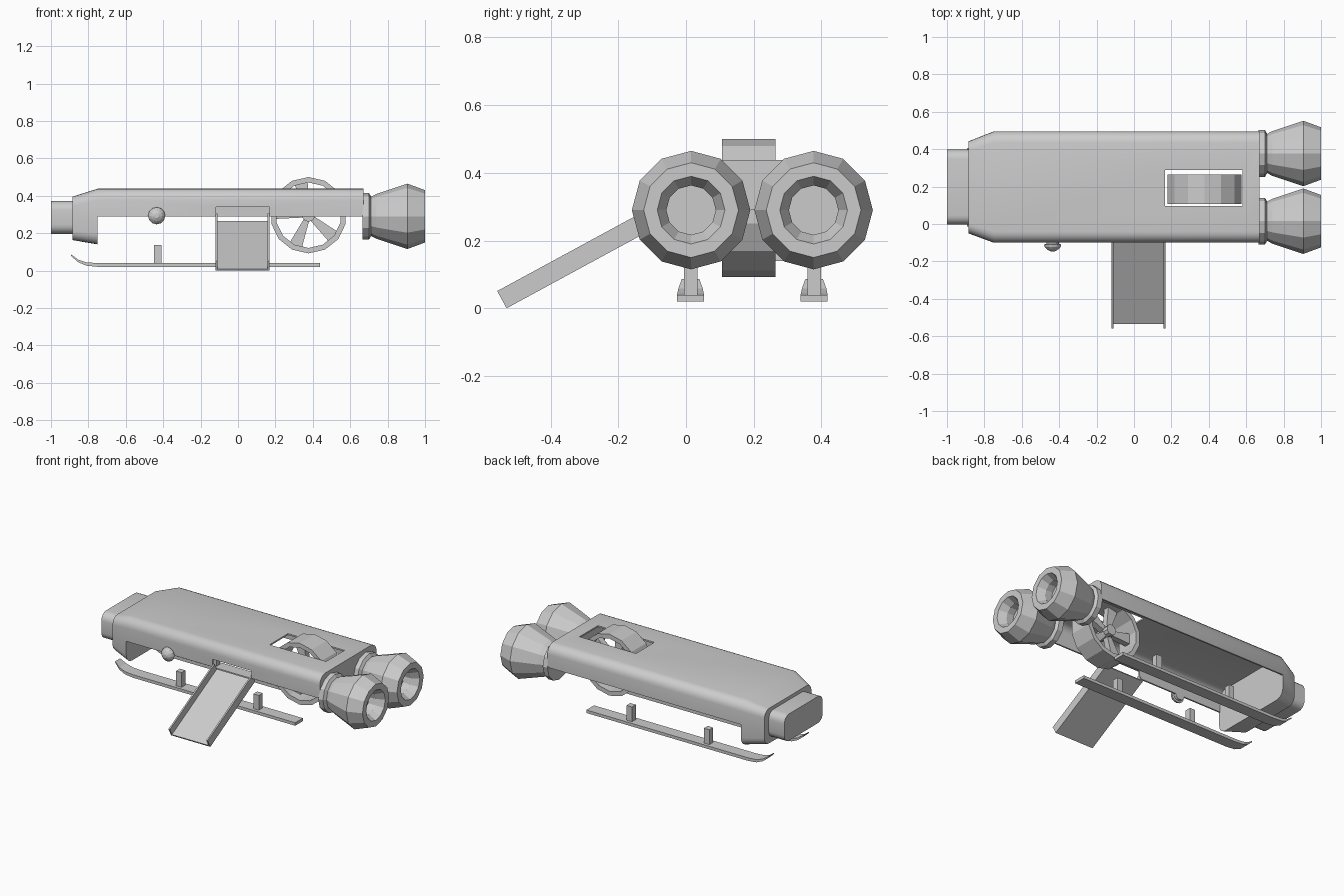
import bpy, bmesh, math
from mathutils import Vector, Matrix

if "Cube" in bpy.data.objects:
    bpy.data.objects.remove(bpy.data.objects["Cube"])

grey = bpy.data.materials.new("plain_grey")
grey.diffuse_color = (0.6, 0.6, 0.6, 1)
grey.use_nodes = True
grey.node_tree.nodes["Principled BSDF"].inputs["Base Color"].default_value = grey.diffuse_color
MID = 0.196          # y of the hull's centre line


def loft(name, rings, closed=False, smooth=None):
    """Skin a list of equal-length rings; cap the ends unless closed."""
    bm = bmesh.new()
    vr = [[bm.verts.new(p) for p in r] for r in rings]
    n = len(vr[0])
    for i in range(len(vr) if closed else len(vr) - 1):
        a, b = vr[i], vr[(i + 1) % len(vr)]
        for j in range(n):
            k = (j + 1) % n
            bm.faces.new((a[j], a[k], b[k], b[j]))
    if not closed:
        bm.faces.new(vr[0][::-1])
        bm.faces.new(vr[-1])
    bmesh.ops.recalc_face_normals(bm, faces=bm.faces)
    me = bpy.data.meshes.new(name)
    bm.to_mesh(me)
    bm.free()
    me.materials.append(grey)
    ob = bpy.data.objects.new(name, me)
    bpy.context.collection.objects.link(ob)
    if smooth:
        smooth_by_angle(ob, smooth)
    return ob


def smooth_by_angle(ob, deg):
    bpy.ops.object.select_all(action='DESELECT')
    ob.select_set(True)
    bpy.context.view_layer.objects.active = ob
    bpy.ops.object.shade_smooth_by_angle(angle=math.radians(deg))


def rect(x, y0, y1, z0, z1, r=0.0, seg=5):
    """Rectangle ring in the yz plane, with rounded corners if r > 0."""
    if r == 0:
        return [(x, y0, z0), (x, y1, z0), (x, y1, z1), (x, y0, z1)]
    pts = []
    corners = [(y1 - r, z1 - r), (y0 + r, z1 - r), (y0 + r, z0 + r), (y1 - r, z0 + r)]
    for q, (cy, cz) in enumerate(corners):
        for s in range(seg + 1):
            a = math.pi / 2 * (q + s / seg)
            pts.append((x, cy + r * math.cos(a), cz + r * math.sin(a)))
    return pts


def box(name, x0, x1, y0, y1, z0, z1):
    return loft(name, [rect(x0, y0, y1, z0, z1), rect(x1, y0, y1, z0, z1)])


def turned(name, axis, centre, profile, sides, closed=False, smooth=None):
    """Turn a (distance along axis, radius) profile about the x or y axis."""
    rings = []
    for d, r in profile:
        ring = []
        for i in range(sides):
            a = 2 * math.pi * i / sides
            u, w = r * math.sin(a), r * math.cos(a)
            ring.append((d, centre[0] + u, centre[1] + w) if axis == 'x'
                        else (centre[0] + u, d, centre[1] + w))
        rings.append(ring)
    return loft(name, rings, closed, smooth)


def cut(ob, cutter):
    cutter.hide_render = True
    m = ob.modifiers.new("cut", 'BOOLEAN')
    m.operation, m.solver, m.object = 'DIFFERENCE', 'EXACT', cutter
    bpy.ops.object.select_all(action='DESELECT')
    ob.select_set(True)
    bpy.context.view_layer.objects.active = ob
    bpy.ops.object.modifier_apply(modifier=m.name)
    bpy.data.objects.remove(cutter)


# Hull: rounded tube with tapered nose, open underneath behind the nose
hull = loft("hull", [rect(-0.885, -0.05, 0.442, 0.163, 0.395, 0.05),
                     rect(-0.75, -0.10, 0.495, 0.14, 0.438, 0.06),
                     rect(0.67, -0.10, 0.495, 0.14, 0.438, 0.06)])
cut(hull, box("cutter", -0.75, 0.8, -0.3, 0.7, 0.0, 0.29))
cut(hull, loft("cutter", [rect(-0.75, -0.09, 0.485, 0.15, 0.428, 0.05),
                          rect(0.66, -0.09, 0.485, 0.15, 0.428, 0.05)]))
cut(hull, box("cutter", 0.165, 0.58, 0.095, 0.288, 0.35, 0.6))     # wheel slot
cut(hull, box("cutter", -0.118, 0.168, -0.2, 0.0, 0.2, 0.34))      # doorway
smooth_by_angle(hull, 30)

# Nose cap
loft("nose_cap", [rect(-1.0, -0.004, 0.398, 0.195, 0.372, 0.05),
                  rect(-0.88, -0.004, 0.398, 0.195, 0.372, 0.05)], smooth=30)

# Engines and landing skis, one on each side
ski_path = [(0.438, 0.020, 0.040), (-0.75, 0.020, 0.040), (-0.81, 0.026, 0.044),
            (-0.855, 0.045, 0.059), (-0.892, 0.078, 0.086)]
for side, s in (("front", -1), ("back", 1)):
    turned(side + "_engine", 'x', (MID + s * 0.181, 0.29),
           [(0.665, 0.125), (0.70, 0.125), (0.712, 0.105), (0.74, 0.12),
            (0.905, 0.175), (1.0, 0.14), (1.0, 0.10), (0.95, 0.073),
            (0.90, 0.073)], 12)
    cy = MID + s * 0.1825
    rings = []
    for i, (x, z0, z1) in enumerate(ski_path):
        w = (0.04, 0.04, 0.039, 0.036, 0.026)[i]
        rings.append(rect(x, cy - w, cy + w, z0, z1))
    loft(side + "_ski", rings)
    for n, px in (("fore", -0.43), ("aft", 0.137)):
        box(side + "_ski_post_" + n, px - 0.02, px + 0.02,
            cy - 0.02, cy + 0.02, 0.035, 0.138)

# Spoked wheel in the hull slot
WX, WZ = 0.377, 0.296
turned("wheel_rim", 'y', (WX, WZ),
       [(0.107, 0.204), (0.264, 0.204), (0.264, 0.175), (0.107, 0.175)], 14, closed=True)
turned("wheel_hub", 'y', (WX, WZ), [(0.13, 0.035), (0.24, 0.035)], 10)
for i in range(5):
    rot = Matrix.Rotation(-math.radians(103 + 72 * i), 4, 'Y')
    rings = []
    for d, h in ((0.02, 0.014), (0.18, 0.036)):
        rings.append([Vector((WX, 0, WZ)) + rot @ Vector(p)
                      for p in rect(d, 0.165, 0.205, -h, h)])
    loft("wheel_spoke_%d" % (i + 1), rings)

# Boarding ramp: sloping floor with two side rails
foot, along = Vector((0, -0.53, 0.0)), Vector((0, 0.879, 0.477))
up = Vector((0, -0.477, 0.879))


def ramp_part(name, x0, x1, height):
    rings = []
    for x in (x0, x1):
        o = foot + Vector((x, 0, 0))
        rings.append([o, o + along * 0.535, o + along * 0.535 + up * height, o + up * height])
    loft(name, rings)


ramp_part("ramp_floor", -0.115, 0.163, 0.01)
ramp_part("ramp_rail_left", -0.12, -0.11, 0.058)
ramp_part("ramp_rail_right", 0.158, 0.168, 0.058)

# Side lamp
turned("side_lamp", 'y', (-0.435, 0.293),
       [(-0.09, 0.034), (-0.107, 0.034), (-0.109, 0.046), (-0.122, 0.043),
        (-0.136, 0.030), (-0.146, 0.012)], 12)
